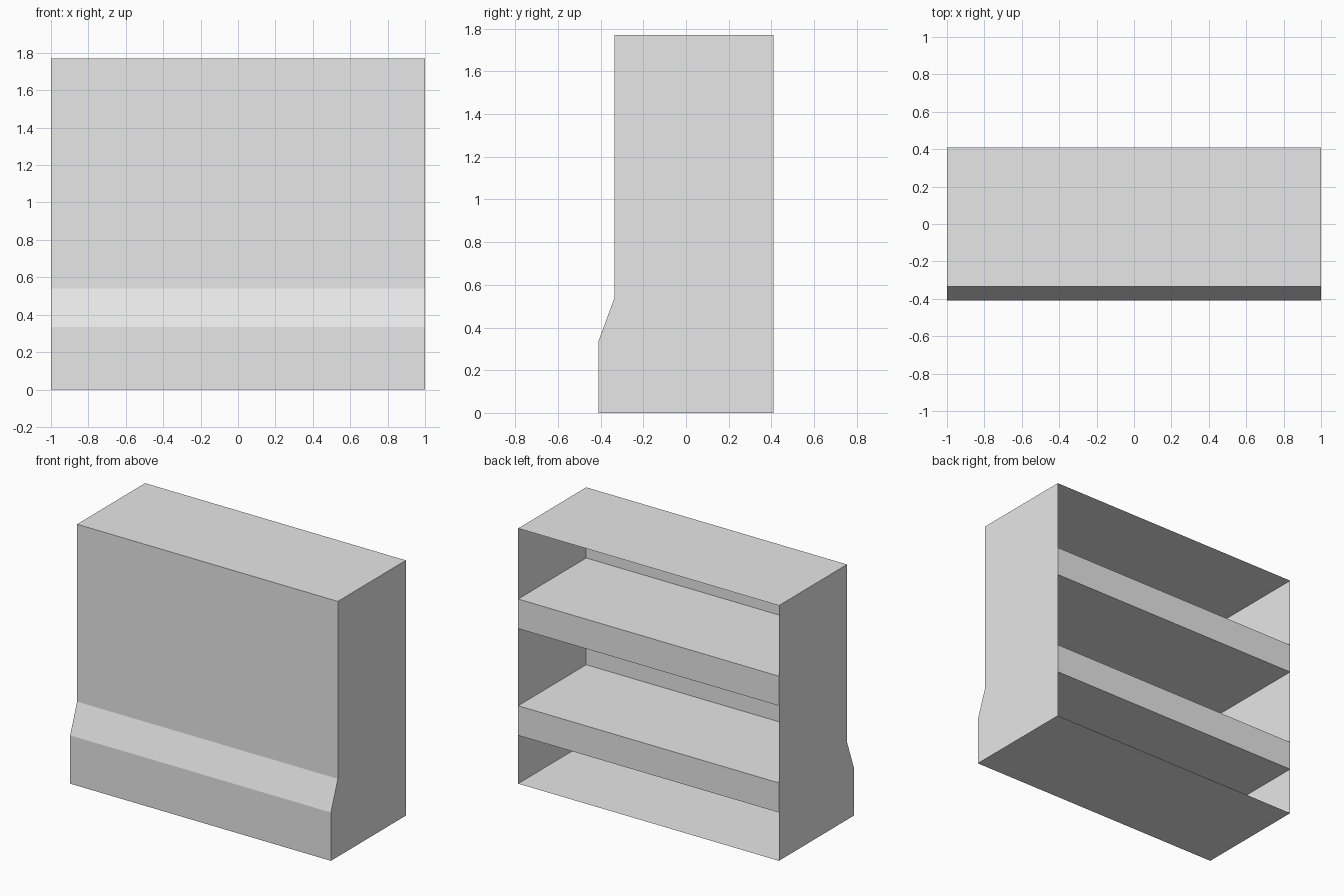
import bpy
import bmesh

cube = bpy.data.objects.get("Cube")
if cube:
    bpy.data.objects.remove(cube, do_unlink=True)

HALF = 1.0
BACK, LOW_FRONT, HIGH_FRONT = 0.41, -0.41, -0.335
SLOPE_LOW, SLOPE_HIGH, TOP = 0.335, 0.54, 1.77

grey = bpy.data.materials.new("plain_grey")
grey.use_nodes = True
colour = (0.8, 0.8, 0.8, 1.0)
grey.diffuse_color = colour
grey.node_tree.nodes["Principled BSDF"].inputs["Base Color"].default_value = colour


def sweep(name, path, capped=False):
    """Sweep an open (y, z) path across the width as thin sheet panels."""
    bm = bmesh.new()
    left, right = [[bm.verts.new((x, y, z)) for y, z in path] for x in (HALF, -HALF)]
    for i in range(len(path) - 1):
        bm.faces.new((right[i], right[i + 1], left[i + 1], left[i]))
    if capped:
        bm.faces.new(left)
        bm.faces.new(right[::-1])
    mesh = bpy.data.meshes.new(name)
    bm.to_mesh(mesh)
    bm.free()
    mesh.materials.append(grey)
    obj = bpy.data.objects.new(name, mesh)
    bpy.context.collection.objects.link(obj)
    # Orient the panels outwards
    if mesh.polygons[0].normal.z > 0:
        mesh.flip_normals()
    return obj


# Cabinet shell: floor, kicked-out front, roof and both sides, open at the back
sweep("cabinet_shell", [
    (BACK, 0), (LOW_FRONT, 0), (LOW_FRONT, SLOPE_LOW),
    (HIGH_FRONT, SLOPE_HIGH), (HIGH_FRONT, TOP), (BACK, TOP)], capped=True)

# Thick shelves: underside, back edge and top, meeting the front wall
for name, low, high, front in (
        ("lower_shelf", SLOPE_LOW, SLOPE_HIGH, LOW_FRONT),
        ("upper_shelf", 1.075, 1.28, HIGH_FRONT)):
    sweep(name, [(front, low), (BACK, low), (BACK, high), (HIGH_FRONT, high)])
